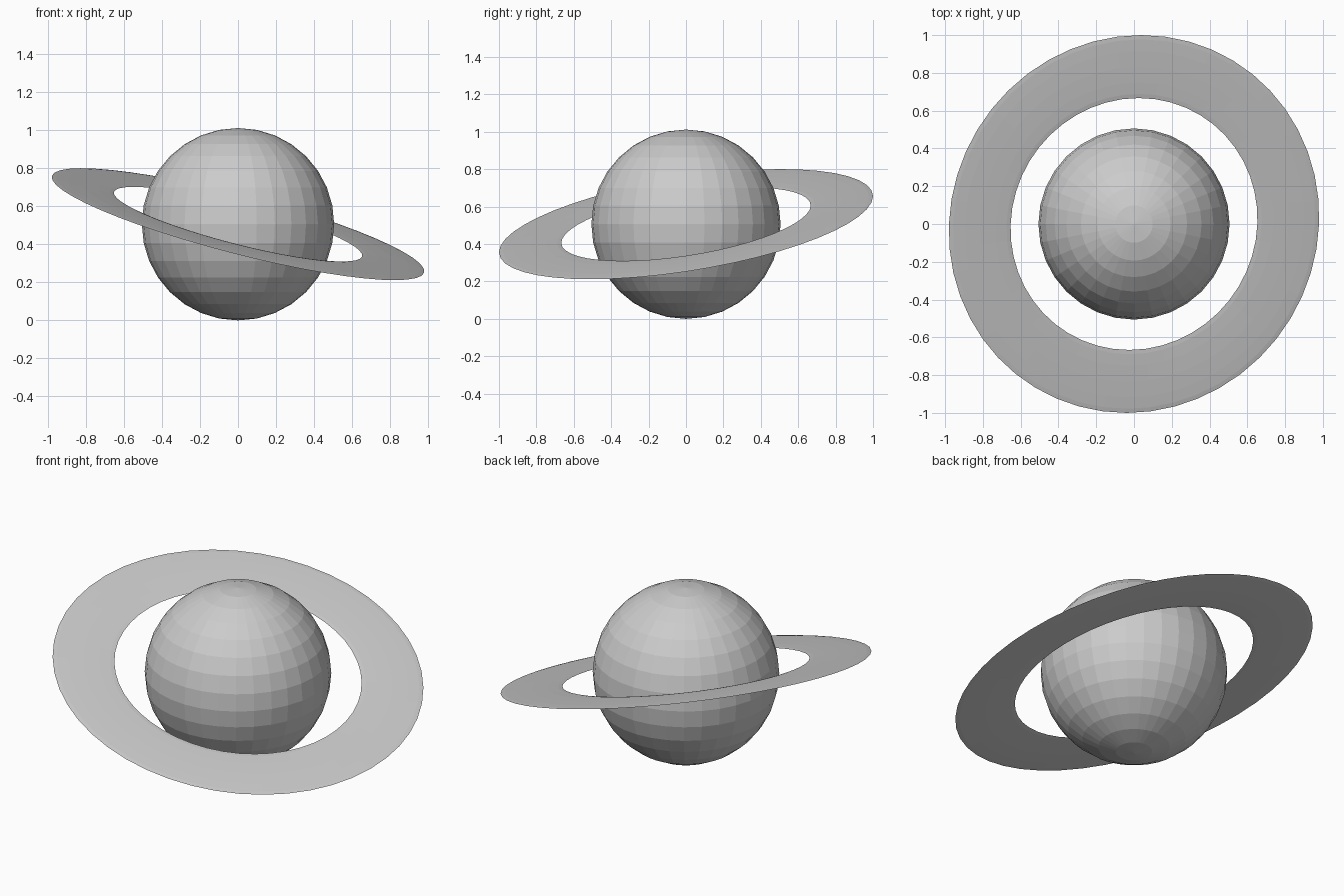
import bpy
from math import radians

if "Cube" in bpy.data.objects:
    bpy.data.objects.remove(bpy.data.objects["Cube"])

R = 0.506                    # planet radius
CENTRE = (0, 0, R)

grey = bpy.data.materials.new("light grey")
grey.diffuse_color = (0.6, 0.6, 0.6, 1)
grey.use_nodes = True
grey.node_tree.nodes["Principled BSDF"].inputs["Base Color"].default_value = grey.diffuse_color


def finish(name):
    """Name the active object and give it the shared colour."""
    ob = bpy.context.object
    ob.name = name
    ob.data.materials.append(grey)
    return ob


# Planet: faceted globe
bpy.ops.mesh.primitive_uv_sphere_add(segments=32, ring_count=16, radius=R, location=CENTRE)
finish("planet")

# Ring: flattened torus, tilted around the planet
bpy.ops.mesh.primitive_torus_add(major_segments=48, minor_segments=12,
                                 major_radius=R * 5 / 3, minor_radius=R / 3,
                                 location=CENTRE)
ring = finish("ring")
ring.scale = (1, 1, 0.03)
ring.rotation_euler = (radians(8.8), radians(14.5), 0)
